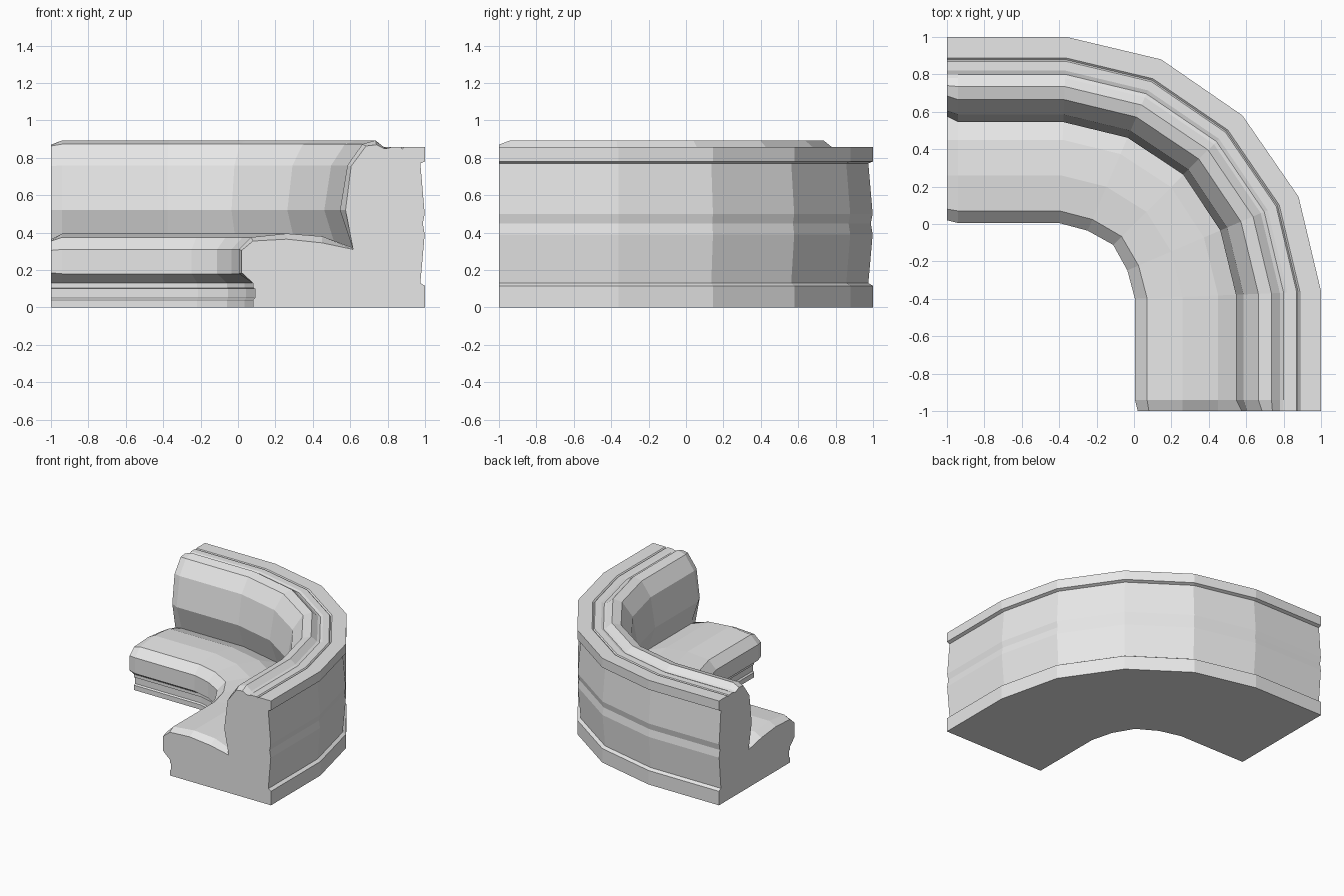
import bpy
import bmesh
from mathutils import Vector

cube = bpy.data.objects.get("Cube")
if cube:
    bpy.data.objects.remove(cube, do_unlink=True)

# One plain upholstery colour
grey = bpy.data.materials.new("grey_upholstery")
grey.use_nodes = True
colour = (0.8, 0.8, 0.8, 1)
grey.diffuse_color = colour
grey.node_tree.nodes["Principled BSDF"].inputs["Base Color"].default_value = colour

# Cross-section as (depth from front, height), one run per part of the sofa
plinth = [(.08, 0), (.08, .04), (.09, .05), (.09, .1), (.08, .105), (.08, .13)]
seat = [(.005, .18), (.005, .31), (.07, .375), (.26, .395), (.45, .38), (.612, .32)]
backrest = [(.545, .52), (.585, .76), (.665, .873), (.735, .893), (.78, .857)]
top_rail = [(.8, .85), (.82, .857), (.87, .857), (.878, .848), (.888, .857), (1, .857)]
rear = [(1, .78), (.975, .77), (.998, .5), (.988, .45), (.998, .39),
        (.975, .13), (1, .115), (1, 0)]

# The cushions are slightly pulled in at the two open ends
seat_end = [(.02, .185), (.02, .305), (.08, .355), (.26, .365), (.45, .345), (.615, .31)]
backrest_end = [(.575, .52), (.605, .755), (.685, .863), (.74, .87), (.78, .85)]

full = plinth + seat + backrest + top_rail + rear
tapered = plinth + seat_end + backrest_end + top_rail + rear

# Sweep stations: (inner point, outer point, profile) from the left arm to the corner
half = [
    ((-1, 0), (-1, 1), tapered),
    ((-.94, 0), (-.94, 1), full),
    ((-.4, 0), (-.36, 1), full),
    ((-.25, -.04), (.145, .88), full),
]
corner = [((-.115, -.115), (.58, .58), full)]
# The other arm mirrors the first across the diagonal
mirrored = [(i[::-1], o[::-1], p) for i, o, p in reversed(half)]

bm = bmesh.new()
rings = []
for inner, outer, profile in half + corner + mirrored:
    a, b = Vector((*inner, 0)), Vector((*outer, 0))
    rings.append([bm.verts.new(a.lerp(b, d) + Vector((0, 0, z))) for d, z in profile])

# Skin between stations, then the flat arm ends
count = len(full)
for r0, r1 in zip(rings, rings[1:]):
    for k in range(count):
        n = (k + 1) % count
        bm.faces.new((r0[k], r0[n], r1[n], r1[k]))
bm.faces.new(rings[0])
bm.faces.new(rings[-1])
bmesh.ops.recalc_face_normals(bm, faces=bm.faces)

mesh = bpy.data.meshes.new("curved_sofa")
bm.to_mesh(mesh)
bm.free()
mesh.materials.append(grey)
sofa = bpy.data.objects.new("curved_sofa", mesh)
bpy.context.collection.objects.link(sofa)
